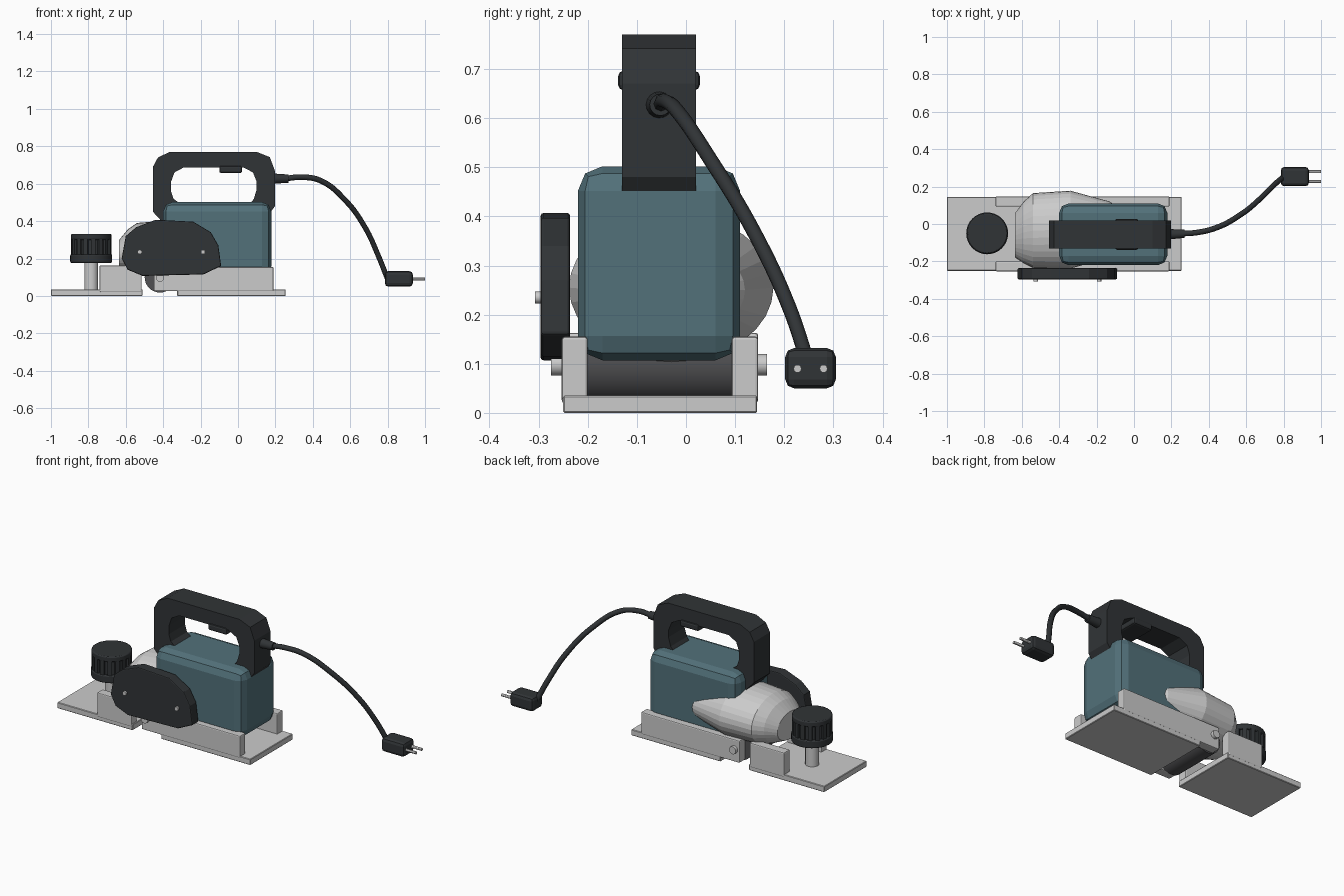
import bpy, bmesh, math
from mathutils import Vector, Matrix

if "Cube" in bpy.data.objects:
    bpy.data.objects.remove(bpy.data.objects["Cube"])


def material(name, rgb):
    m = bpy.data.materials.new(name)
    m.diffuse_color = (*rgb, 1)
    m.use_nodes = True
    m.node_tree.nodes["Principled BSDF"].inputs["Base Color"].default_value = m.diffuse_color
    return m


DARK = material("dark_plastic", (0.03, 0.034, 0.037))
BLUE = material("blue_plastic", (0.085, 0.165, 0.195))
DRUM = material("dark_steel", (0.08, 0.08, 0.085))


def finish(name, bm, mat=None, bevel=0, segments=2, smooth=None):
    bmesh.ops.recalc_face_normals(bm, faces=bm.faces)
    me = bpy.data.meshes.new(name)
    bm.to_mesh(me)
    bm.free()
    ob = bpy.data.objects.new(name, me)
    bpy.context.collection.objects.link(ob)
    if mat:
        me.materials.append(mat)
    if bevel:
        mod = ob.modifiers.new("bevel", 'BEVEL')
        mod.width, mod.segments = bevel, segments
        mod.limit_method, mod.angle_limit = 'ANGLE', math.radians(40)
    if smooth:
        bpy.context.view_layer.objects.active = ob
        ob.select_set(True)
        bpy.ops.object.shade_smooth_by_angle(angle=math.radians(smooth))
        ob.select_set(False)
    return ob


def box(name, x, y, z, mat=None, bevel=0, segments=2):
    bm = bmesh.new()
    bmesh.ops.create_cube(bm, size=1)
    for v in bm.verts:
        v.co = Vector([(a + b) / 2 + c * (b - a) for (a, b), c in zip((x, y, z), v.co)])
    return finish(name, bm, mat, bevel, segments)


def rod(name, a, b, r, mat=None, bevel=0, n=32, r2=None):
    a, b = Vector(a), Vector(b)
    d = b - a
    rot = Vector((0, 0, 1)).rotation_difference(d).to_matrix().to_4x4()
    bm = bmesh.new()
    bmesh.ops.create_cone(bm, cap_ends=True, segments=n, radius1=r, radius2=r2 or r,
                          depth=d.length, matrix=Matrix.Translation((a + b) / 2) @ rot)
    return finish(name, bm, mat, bevel, smooth=30)


def prism(name, points, offset, mat, bevel=0, segments=2):
    # extrude a closed outline along offset
    bm = bmesh.new()
    face = bm.faces.new([bm.verts.new(p) for p in points])
    new = bmesh.ops.extrude_face_region(bm, geom=[face])["geom"]
    bmesh.ops.translate(bm, vec=offset, verts=[g for g in new if isinstance(g, bmesh.types.BMVert)])
    return finish(name, bm, mat, bevel, segments)


# Sole plates and side rails
box("front_plate", (-1, -0.51), (-0.25, 0.145), (0, 0.035), bevel=0.003, segments=1)
box("rear_plate", (-0.325, 0.255), (-0.25, 0.145), (0, 0.035), bevel=0.003, segments=1)
for side, y in (("right", (-0.253, -0.2)), ("left", (0.093, 0.147))):
    box(side + "_front_cheek", (-0.74, -0.515), y, (0.02, 0.163), bevel=0.006)
    box(side + "_rear_rail", (-0.45, 0.19), y, (0.025, 0.155), bevel=0.006)

# Cutter drum and its axle
rod("cutter_drum", (-0.417, -0.2, 0.1), (-0.417, 0.094, 0.1), 0.082, DRUM)
rod("drum_axle", (-0.417, -0.275, 0.098), (-0.417, 0.165, 0.098), 0.022, n=16)

# Depth knob with fluted grip
KX, KY = -0.785, -0.05
rod("knob_stem", (KX, KY, 0.03), (KX, KY, 0.19), 0.037)
rod("knob_collar", (KX, KY, 0.177), (KX, KY, 0.222), 0.112, DARK, 0.006)
rod("knob_cap", (KX, KY, 0.3), (KX, KY, 0.332), 0.108, DARK, 0.006)
flutes = []
for i in range(16):
    for f, r in ((0, 0.108), (0.55, 0.108), (0.6, 0.096), (0.95, 0.096)):
        a = (i + f) * math.tau / 16
        flutes.append((KX + r * math.cos(a), KY + r * math.sin(a), 0.215))
prism("knob_grip", flutes, (0, 0, 0.09), DARK)

# Motor body
box("motor_body", (-0.40, 0.178), (-0.22, 0.11), (0.107, 0.502), BLUE, 0.05)

# Cast housing: elliptical rings (x, y centre, z centre, y radius, z radius)
rings = [(-0.635, -0.06, 0.22, 0.12, 0.08), (-0.59, -0.045, 0.24, 0.165, 0.115),
         (-0.54, -0.035, 0.25, 0.2, 0.14), (-0.34, -0.03, 0.255, 0.208, 0.152),
         (-0.13, -0.03, 0.25, 0.15, 0.1), (-0.05, -0.03, 0.25, 0.09, 0.06)]
bm = bmesh.new()
N = 32
loops = [[bm.verts.new((x, cy + ry * math.cos(math.tau * i / N), cz + rz * math.sin(math.tau * i / N)))
          for i in range(N)] for x, cy, cz, ry, rz in rings]
for p, q in zip(loops, loops[1:]):
    for i in range(N):
        bm.faces.new((p[i], p[i - 1], q[i - 1], q[i]))
bm.faces.new(loops[0])
bm.faces.new(loops[-1])
finish("cast_housing", bm)

# Belt cover with two screws
cover = [(-0.622, 0.2), (-0.6, 0.32), (-0.545, 0.367), (-0.44, 0.407), (-0.24, 0.397), (-0.145, 0.34),
         (-0.105, 0.27), (-0.09, 0.16), (-0.185, 0.115), (-0.51, 0.107), (-0.59, 0.14)]
prism("belt_cover", [(x, -0.296, z) for x, z in cover], (0, 0.06, 0), DARK, 0.006)
for i, x in enumerate((-0.525, -0.187)):
    rod(f"cover_screw_{i + 1}", (x, -0.307, 0.235), (x, -0.29, 0.235), 0.012, n=16)

# Handle loop and trigger
handle = [(-0.3, 0.39), (-0.4, 0.39), (-0.455, 0.45), (-0.455, 0.69), (-0.428, 0.74), (-0.365, 0.77),
          (0.1, 0.77), (0.17, 0.742), (0.197, 0.67), (0.197, 0.48), (0.17, 0.44), (0.06, 0.44),
          (0.06, 0.485), (0.085, 0.52), (0.1, 0.57), (0.1, 0.61), (0.08, 0.66), (0.03, 0.687),
          (-0.29, 0.687), (-0.34, 0.66), (-0.358, 0.61), (-0.358, 0.56), (-0.345, 0.52), (-0.3, 0.485)]
prism("handle", [(x, -0.13, z) for x, z in handle], (0, 0.15, 0), DARK)
box("trigger", (-0.1, 0.022), (-0.138, 0.028), (0.657, 0.696), DARK, 0.01)

# Power cord, strain relief and plug
rod("strain_relief", (0.18, -0.055, 0.627), (0.27, -0.052, 0.627), 0.028, DARK, n=16, r2=0.022)
path = [(0.25, -0.052, 0.627), (0.34, -0.045, 0.635), (0.44, -0.02, 0.617), (0.57, 0.05, 0.515),
        (0.68, 0.14, 0.365), (0.75, 0.21, 0.215), (0.80, 0.252, 0.09)]
cu = bpy.data.curves.new("power_cord", 'CURVE')
cu.dimensions = '3D'
cu.bevel_depth, cu.bevel_resolution, cu.resolution_u = 0.015, 2, 8
cu.use_fill_caps = True
sp = cu.splines.new('BEZIER')
sp.bezier_points.add(len(path) - 1)
for p, co in zip(sp.bezier_points, path):
    p.co = co
    p.handle_left_type = p.handle_right_type = 'AUTO'
cu.materials.append(DARK)
bpy.context.collection.objects.link(bpy.data.objects.new("power_cord", cu))

box("plug", (0.785, 0.935), (0.202, 0.305), (0.05, 0.132), DARK, 0.018)
for i, y in enumerate((0.227, 0.28)):
    rod(f"plug_prong_{i + 1}", (0.92, y, 0.09), (1.0, y, 0.09), 0.008, n=12)
